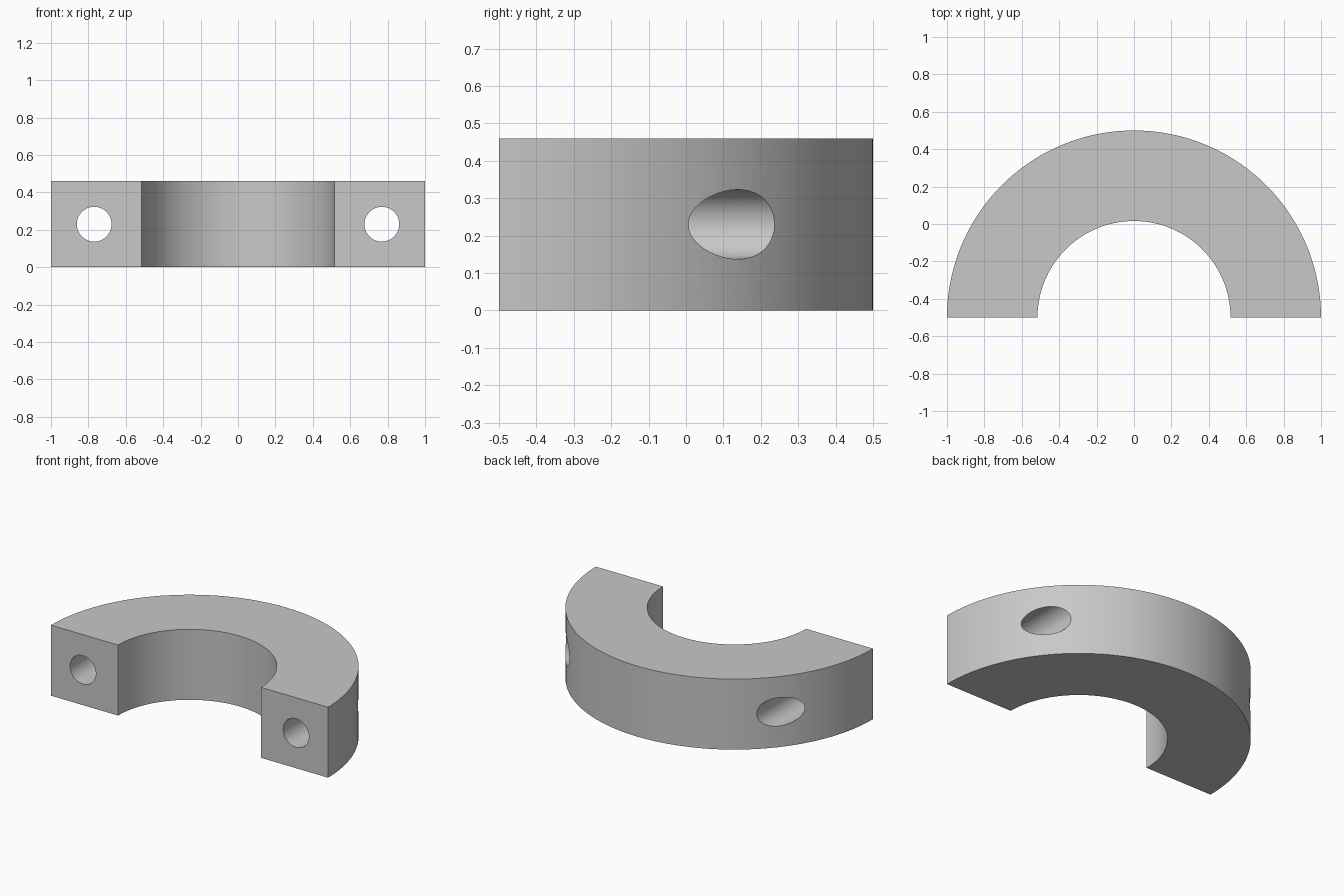
import bpy
import bmesh
from math import pi, cos, sin

cube = bpy.data.objects.get("Cube")
if cube:
    bpy.data.objects.remove(cube, do_unlink=True)

OUTER, INNER, HEIGHT = 1.0, 0.516, 0.46
FLAT_Y = -0.5            # plane of the two end faces
HOLE_X, HOLE_R = 0.769, 0.093
STEPS = 72

grey = bpy.data.materials.new("light grey")
grey.use_nodes = True
colour = (0.58, 0.58, 0.58, 1)
grey.diffuse_color = colour
grey.node_tree.nodes["Principled BSDF"].inputs["Base Color"].default_value = colour


def arc(radius):
    return [(radius * cos(pi * i / STEPS), FLAT_Y + radius * sin(pi * i / STEPS), 0)
            for i in range(STEPS + 1)]


# Half ring: arch profile extruded upwards
bm = bmesh.new()
profile = bm.faces.new([bm.verts.new(p) for p in arc(OUTER) + arc(INNER)[::-1]])
top = bmesh.ops.extrude_face_region(bm, geom=[profile])["geom"]
bmesh.ops.translate(bm, vec=(0, 0, HEIGHT),
                    verts=[v for v in top if isinstance(v, bmesh.types.BMVert)])
bmesh.ops.recalc_face_normals(bm, faces=bm.faces)
mesh = bpy.data.meshes.new("half_ring_clamp")
bm.to_mesh(mesh)
bm.free()
mesh.materials.append(grey)
clamp = bpy.data.objects.new("half_ring_clamp", mesh)
bpy.context.collection.objects.link(clamp)

# Bolt holes: straight through each arm, from end face to outer wall
for side in (-1, 1):
    bpy.ops.mesh.primitive_cylinder_add(vertices=48, radius=HOLE_R, depth=2,
                                        location=(side * HOLE_X, 0, HEIGHT / 2),
                                        rotation=(pi / 2, 0, 0))
    cutter = bpy.context.object
    cutter.name = "bolt_hole_cutter"
    cutter.hide_render = True
    cutter.data.materials.append(grey)
    cut = clamp.modifiers.new("bolt_hole", 'BOOLEAN')
    cut.operation = 'DIFFERENCE'
    cut.solver = 'EXACT'
    cut.object = cutter
    bpy.context.view_layer.objects.active = clamp
    bpy.ops.object.modifier_apply(modifier=cut.name)
    bpy.data.objects.remove(cutter, do_unlink=True)

# Smooth curved walls, keep the rims sharp
bpy.ops.object.select_all(action='DESELECT')
clamp.select_set(True)
bpy.context.view_layer.objects.active = clamp
bpy.ops.object.shade_smooth_by_angle(angle=pi / 9)
